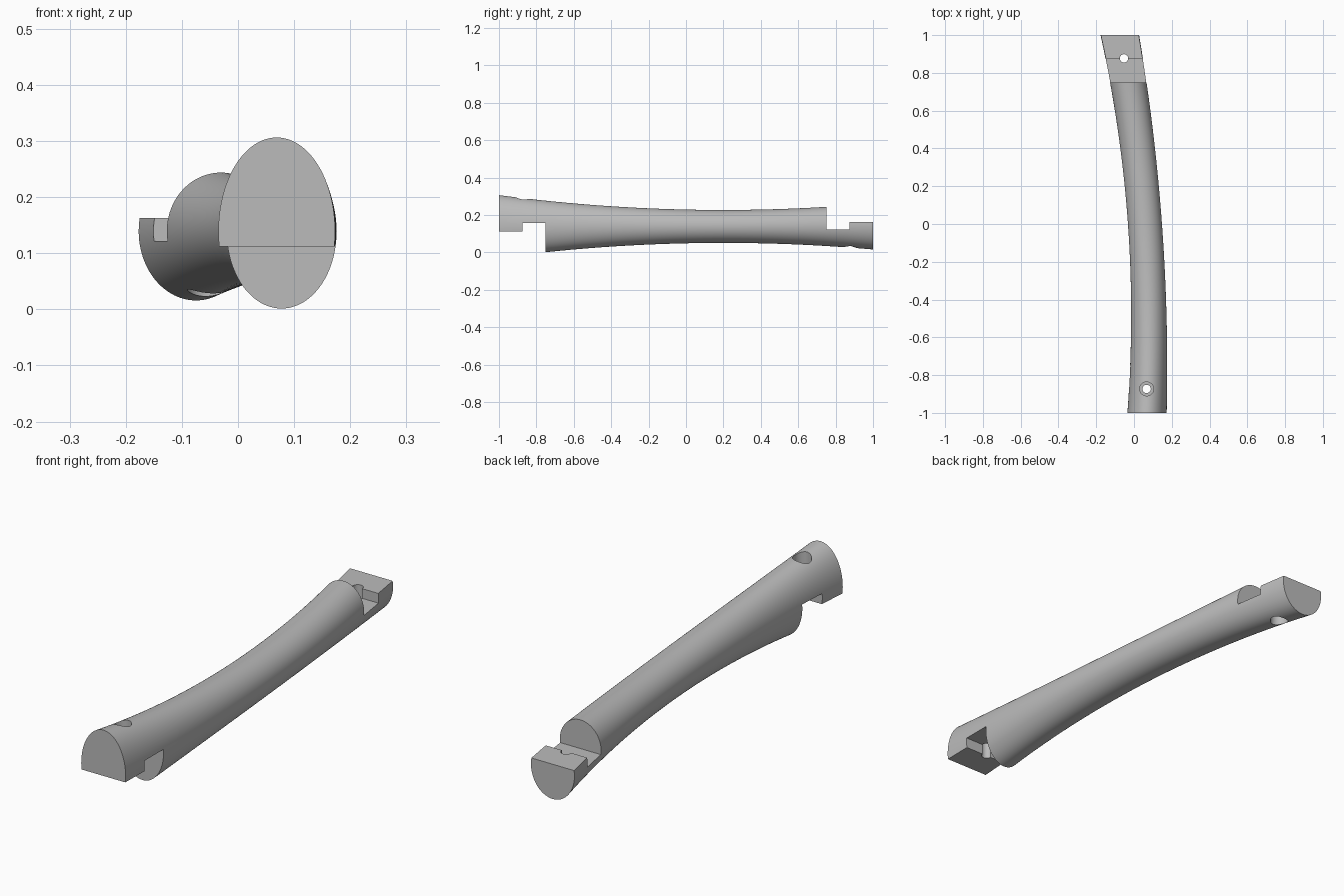
import bpy, bmesh, math
from mathutils import Vector

if "Cube" in bpy.data.objects:
    bpy.data.objects.remove(bpy.data.objects["Cube"])

AXIS_Z = 0.139
SEG, STEPS = 96, 48


def make_object(name, bm):
    bmesh.ops.recalc_face_normals(bm, faces=bm.faces)
    mesh = bpy.data.meshes.new(name)
    bm.to_mesh(mesh)
    bm.free()
    obj = bpy.data.objects.new(name, mesh)
    bpy.context.collection.objects.link(obj)
    return obj


def loft(name, rings):
    """Skin a row of closed rings and cap both ends."""
    bm = bmesh.new()
    rows = [[bm.verts.new(p) for p in ring] for ring in rings]
    n = len(rows[0])
    for a, b in zip(rows, rows[1:]):
        for i in range(n):
            j = (i + 1) % n
            bm.faces.new((a[i], a[j], b[j], b[i]))
    bm.faces.new(rows[0])
    bm.faces.new(rows[-1])
    return make_object(name, bm)


def beam_ring(y):
    """Elliptical cross-section of the bowed, waisted beam."""
    cx = 0.058 - 0.072 * y - 0.061 * y * y
    rx = 0.090 - 0.001 * y + 0.013 * y * y
    rz = 0.088 + 0.055 * (y - 0.2) ** 2
    angles = [2 * math.pi * i / SEG for i in range(SEG)]
    return [Vector((cx + rx * math.cos(t), y, AXIS_Z + rz * math.sin(t))) for t in angles]


def step_cutter(name, profile):
    """Stepped block for a lap joint: (y, z) profile swept across x."""
    return loft(name, [[(x, y, z) for y, z in profile] for x in (-0.5, 0.5)])


def drill_cutter(name, x, y, profile):
    """Bolt hole with counterbore: (radius, z) profile turned about z."""
    angles = [2 * math.pi * i / 32 for i in range(32)]
    return loft(name, [[(x + r * math.cos(t), y + r * math.sin(t), z) for t in angles]
                       for r, z in profile])


# Beam body
beam = loft("curved_beam", [beam_ring(-1 + 2 * i / STEPS) for i in range(STEPS + 1)])

# Hooked lap joints at both ends, and their bolt holes
cutters = [
    step_cutter("front_joint_cutter", [(-1.1, -0.2), (-0.75, -0.2), (-0.75, 0.157),
                                       (-0.875, 0.157), (-0.875, 0.112), (-1.1, 0.112)]),
    step_cutter("back_joint_cutter", [(1.1, 0.5), (0.75, 0.5), (0.75, 0.122),
                                      (0.875, 0.122), (0.875, 0.163), (1.1, 0.163)]),
    drill_cutter("front_hole_cutter", 0.067, -0.873,
                 [(0.022, -0.1), (0.022, 0.225), (0.037, 0.225), (0.037, 0.5)]),
    drill_cutter("back_hole_cutter", -0.053, 0.877,
                 [(0.037, -0.2), (0.037, 0.072), (0.022, 0.072), (0.022, 0.4)]),
]
for cutter in cutters:
    cutter.hide_render = True
    mod = beam.modifiers.new(cutter.name, 'BOOLEAN')
    mod.operation = 'DIFFERENCE'
    mod.solver = 'EXACT'
    mod.object = cutter

# Apply the cuts and drop the cutters
bpy.ops.object.select_all(action='DESELECT')
bpy.context.view_layer.objects.active = beam
beam.select_set(True)
for mod in list(beam.modifiers):
    bpy.ops.object.modifier_apply(modifier=mod.name)
for cutter in cutters:
    bpy.data.objects.remove(cutter, do_unlink=True)

# Colour and shading
grey = bpy.data.materials.new("plain_grey")
grey.diffuse_color = (0.5, 0.5, 0.5, 1)
grey.use_nodes = True
grey.node_tree.nodes["Principled BSDF"].inputs["Base Color"].default_value = grey.diffuse_color
beam.data.materials.clear()
beam.data.materials.append(grey)
bpy.ops.object.shade_smooth_by_angle(angle=math.radians(30))
